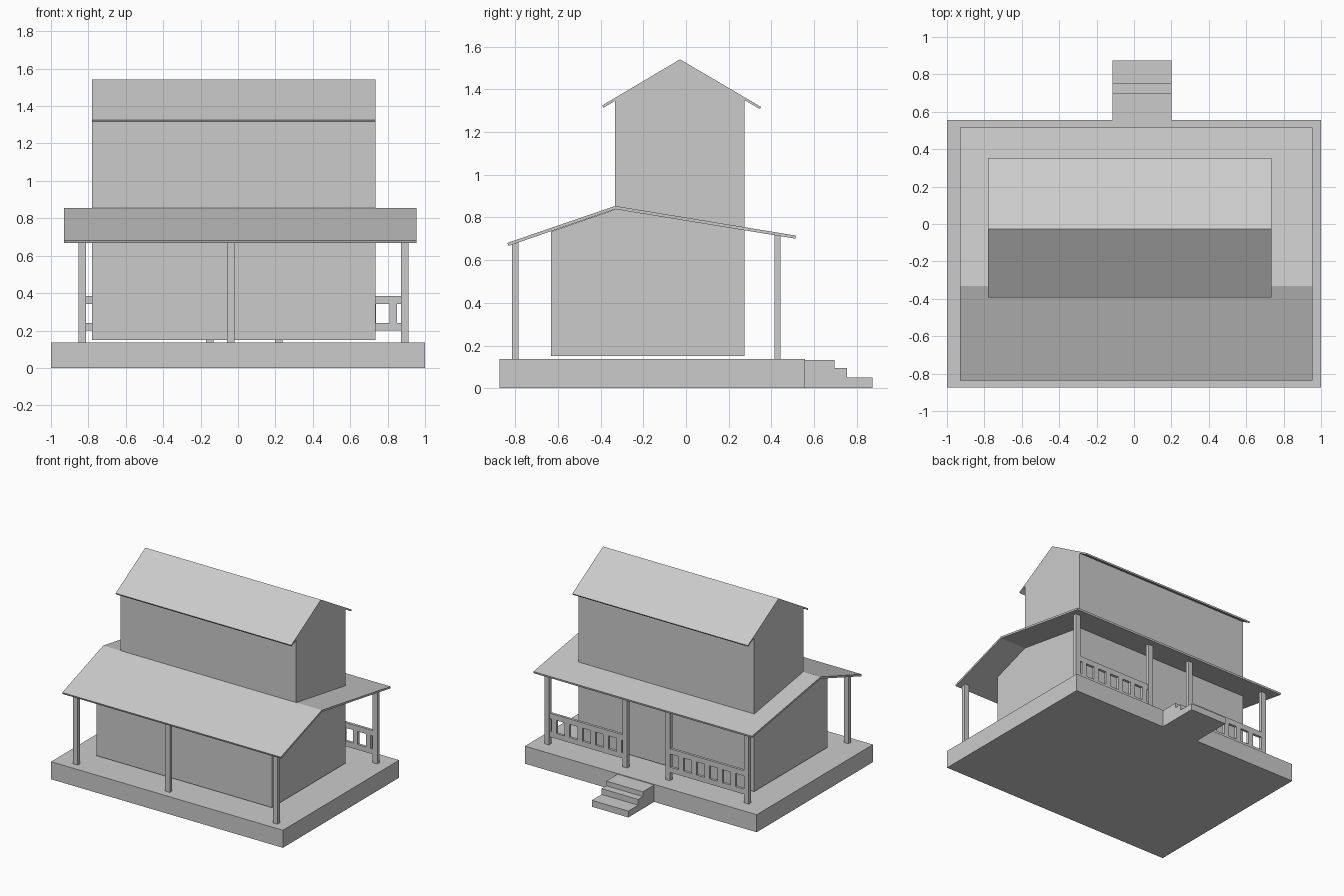
import bpy


def box(name, x0, x1, y0, y1, z0, z1):
    return extrude(name, [(y0, z0), (y1, z0), (y1, z1), (y0, z1)], x0, x1)


def extrude(name, profile, x0, x1):
    """Extrude a (y, z) outline along x."""
    n = len(profile)
    verts = [(x, y, z) for x in (x0, x1) for y, z in profile]
    faces = [tuple(range(n))[::-1], tuple(range(n, 2 * n))]
    faces += [(i, (i + 1) % n, n + (i + 1) % n, n + i) for i in range(n)]
    mesh = bpy.data.meshes.new(name)
    mesh.from_pydata(verts, [], faces)
    ob = bpy.data.objects.new(name, mesh)
    bpy.context.collection.objects.link(ob)
    return ob


# Foundation and stepped entrance
box("foundation", -1, 1, -0.875, 0.557, 0, 0.137)
for i, (y1, z0, z1) in enumerate([(0.875, 0, 0.05), (0.755, 0.05, 0.095), (0.697, 0.095, 0.132)]):
    box(f"step_{i + 1}", -0.115, 0.2, 0.557, y1, z0, z1)

# House walls: low front room and taller main block in one outline
extrude("house_walls", [(-0.632, 0.15), (0.273, 0.15), (0.273, 1.353), (-0.028, 1.53),
                        (-0.332, 1.349), (-0.332, 0.838), (-0.632, 0.734)], -0.78, 0.735)

# Thin gabled roofs, flush with the ends above and overhanging below
extrude("upper_roof", [(-0.393, 1.325), (-0.028, 1.541), (0.352, 1.318), (0.346, 1.308),
                       (-0.028, 1.527), (-0.387, 1.314)], -0.78, 0.735)
extrude("porch_roof", [(-0.837, 0.681), (-0.332, 0.854), (0.516, 0.715), (0.513, 0.701),
                       (-0.332, 0.839), (-0.832, 0.667)], -0.93, 0.955)

# Porch posts
for i, x in enumerate((-0.832, -0.038, 0.891)):
    box(f"front_post_{i + 1}", x - 0.02, x + 0.02, -0.815, -0.786, 0.137, 0.682)
for i, x in enumerate((-0.832, -0.152, 0.217, 0.891)):
    box(f"back_post_{i + 1}", x - 0.02, x + 0.02, 0.415, 0.444, 0.137, 0.717)

# Back railings with broad balusters
for side, x0, x1, first, count in (("left", -0.82, -0.16, -0.714, 5),
                                   ("right", 0.225, 0.88, 0.27, 6)):
    box(f"{side}_top_rail", x0, x1, 0.42, 0.44, 0.343, 0.385)
    box(f"{side}_bottom_rail", x0, x1, 0.42, 0.44, 0.2, 0.241)
    for i in range(count):
        x = first + i * 0.112
        box(f"{side}_baluster_{i + 1}", x - 0.021, x + 0.021, 0.42, 0.44, 0.241, 0.343)
